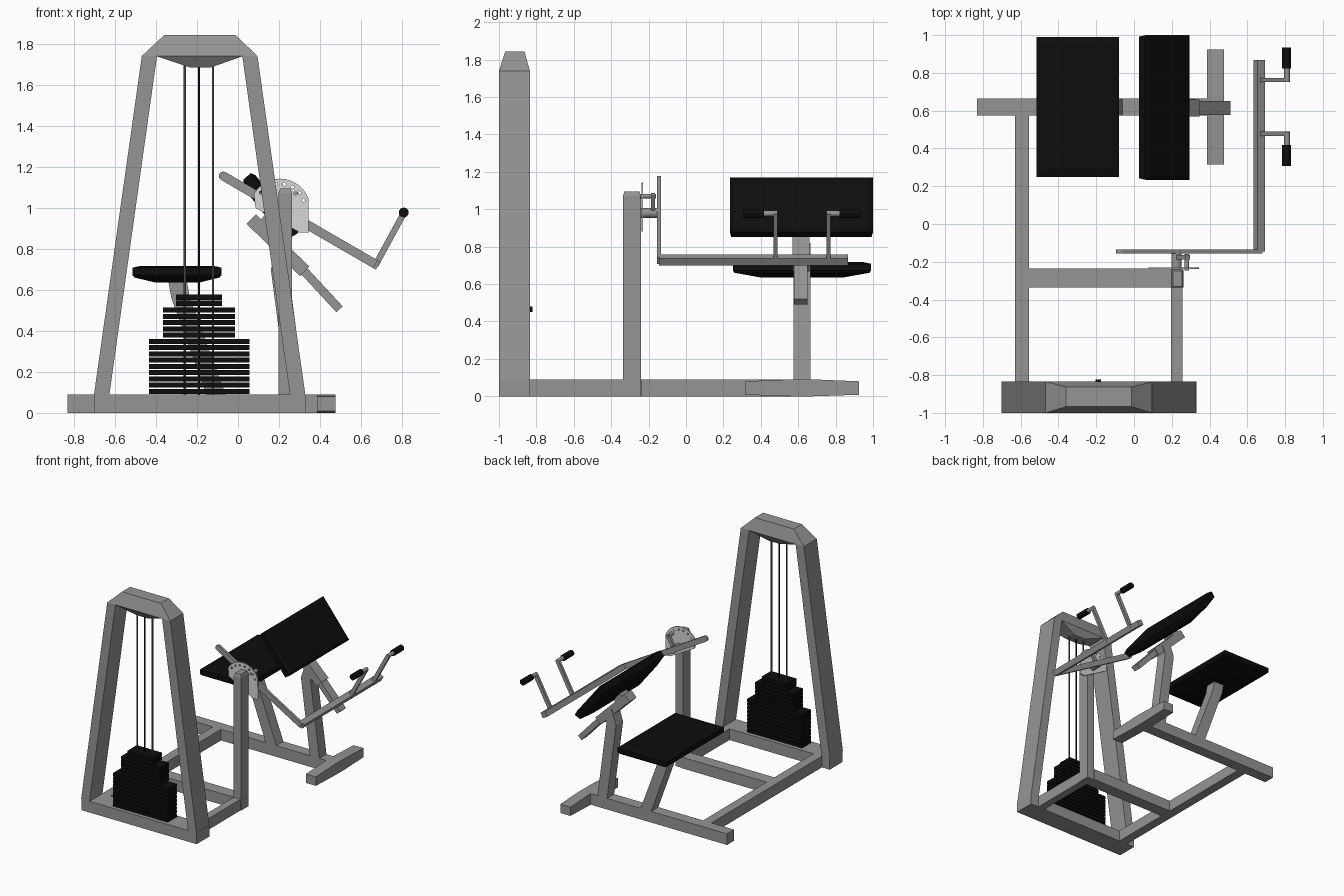
import bpy, bmesh, math
from mathutils import Vector, Matrix

if "Cube" in bpy.data.objects:
    bpy.data.objects.remove(bpy.data.objects["Cube"])


def material(name, r, g, b):
    m = bpy.data.materials.new(name)
    m.diffuse_color = (r, g, b, 1)
    m.use_nodes = True
    m.node_tree.nodes["Principled BSDF"].inputs["Base Color"].default_value = m.diffuse_color
    return m


GREY = material("frame grey", 0.30, 0.30, 0.30)
LIGHT = material("plate light grey", 0.68, 0.68, 0.68)
ROD = material("rod dark grey", 0.09, 0.09, 0.09)
BLACK = material("black", 0.004, 0.004, 0.004)


def finish(name, bm, mat):
    bmesh.ops.recalc_face_normals(bm, faces=bm.faces)
    me = bpy.data.meshes.new(name)
    bm.to_mesh(me)
    bm.free()
    me.materials.append(mat)
    ob = bpy.data.objects.new(name, me)
    bpy.context.collection.objects.link(ob)
    return ob


def prism(name, pts, y0, y1, mat=GREY):
    """Extrude an x-z outline along y."""
    bm = bmesh.new()
    a = [bm.verts.new((x, y0, z)) for x, z in pts]
    b = [bm.verts.new((x, y1, z)) for x, z in pts]
    bm.faces.new(a)
    bm.faces.new(b[::-1])
    for i in range(len(a)):
        j = (i + 1) % len(a)
        bm.faces.new((a[i], b[i], b[j], a[j]))
    return finish(name, bm, mat)


def box(name, x0, x1, y0, y1, z0, z1, mat=GREY):
    return prism(name, [(x0, z0), (x1, z0), (x1, z1), (x0, z1)], y0, y1, mat)


def beam(name, p, q, w, y0, y1, mat=GREY):
    """Straight bar in the x-z plane, w wide."""
    p, q = Vector(p), Vector(q)
    d = (q - p).normalized()
    n = Vector((-d.y, d.x)) * w / 2
    return prism(name, [p - n, q - n, q + n, p + n], y0, y1, mat)


def loft(name, rings, mat, mtx=Matrix.Identity(4)):
    """Stack of rectangles (z, x0, x1, y0, y1)."""
    bm = bmesh.new()
    loops = [[bm.verts.new((x, y, z)) for x, y in ((x0, y0), (x1, y0), (x1, y1), (x0, y1))]
             for z, x0, x1, y0, y1 in rings]
    bm.faces.new(loops[0][::-1])
    bm.faces.new(loops[-1])
    for a, b in zip(loops, loops[1:]):
        for i in range(4):
            j = (i + 1) % 4
            bm.faces.new((a[i], a[j], b[j], b[i]))
    bm.transform(mtx)
    return finish(name, bm, mat)


def rod(name, p, q, r, mat, n=16):
    p, q = Vector(p), Vector(q)
    bm = bmesh.new()
    bmesh.ops.create_cone(bm, cap_ends=True, segments=n, radius1=r, radius2=r, depth=(q - p).length)
    rot = Vector((0, 0, 1)).rotation_difference(q - p).to_matrix().to_4x4()
    bm.transform(Matrix.Translation((p + q) / 2) @ rot)
    for f in bm.faces:
        f.smooth = len(f.verts) == 4
    return finish(name, bm, mat)


# Weight tower: base, two leaning legs, cap and its lower gusset
CX, TY0, TY1 = -0.187, -1.0, -0.835
box("tower_base", -0.70, 0.33, TY0, TY1, 0, 0.09)
for side, s in (("left", -1), ("right", 1)):
    prism("tower_leg_" + side, [(CX + s * 0.515, 0.09), (CX + s * 0.44, 0.09),
                                (CX + s * 0.208, 1.74), (CX + s * 0.282, 1.74)], TY0, TY1)
loft("tower_cap", [(1.74, -0.469, 0.095, TY0, TY1), (1.842, -0.36, -0.012, -0.967, -0.863)], GREY)
loft("tower_cap_gusset", [(1.685, -0.235, -0.13, -0.96, -0.87), (1.74, -0.40, 0.025, TY0, TY1)], GREY)

# Weight stack: separate plates in three widths
z = 0.09
for count, half in ((9, 0.245), (5, 0.175), (2, 0.113)):
    for i in range(count):
        box("weight_plate", -0.19 - half, -0.19 + half, -0.975, -0.86, z + 0.003,
            z + (0.03 if half < 0.15 else 0.027), BLACK)
        z += 0.0305
for x, m in ((-0.259, ROD), (-0.19, BLACK), (-0.122, ROD)):
    rod("guide_rod", (x, -0.917, 0.09), (x, -0.917, 1.70), 0.006, m, 10)
rod("selector_pin", (-0.19, -0.86, 0.465), (-0.19, -0.822, 0.465), 0.014, BLACK, 12)

# Floor frame
box("side_rail", -0.63, -0.555, TY1, 0.58, 0, 0.09)
box("cross_rail", -0.555, 0.20, -0.335, -0.235, 0, 0.09)
box("short_rail", 0.197, 0.258, TY1, -0.335, 0, 0.09)
box("main_rail", -0.832, 0.39, 0.575, 0.665, 0, 0.09)
foot = [(-0.305, 0.386, 0.08, 0.008), (-0.06, 0.386, 0.09, 0), (0.06, 0.386, 0.09, 0), (0.305, 0.386, 0.08, 0.008)]
turn = Matrix(((0, 1, 0, 0), (0, 0, 1, 0.62), (1, 0, 0, 0), (0, 0, 0, 1)))
loft("front_foot", [(t, lo, hi, x, x + 0.09) for t, x, hi, lo in foot], GREY, turn)

# Pivot post with chamfered top
loft("pivot_post", [(0, 0.197, 0.263, -0.337, -0.24), (1.07, 0.197, 0.263, -0.337, -0.24),
                    (1.095, 0.207, 0.255, -0.33, -0.25)], GREY)

# Seat and its bent support
loft("seat", [(0.635, -0.40, -0.19, 0.40, 0.84), (0.66, -0.505, -0.09, 0.26, 0.98),
              (0.672, -0.515, -0.08, 0.25, 0.99), (0.708, -0.515, -0.08, 0.25, 0.99),
              (0.717, -0.475, -0.12, 0.29, 0.95)], BLACK)
prism("seat_support", [(-0.155, 0.09), (-0.06, 0.09), (-0.235, 0.56), (-0.25, 0.645),
                       (-0.34, 0.645), (-0.325, 0.56)], 0.575, 0.665)

# Sloping arm pad
pad = Matrix(((0.623, 0, 0.782, 0.188), (0, 1, 0, 0.617), (-0.782, 0, 0.623, 1.03), (0, 0, 0, 1)))
loft("arm_pad", [(-0.085, -0.14, 0.12, -0.30, 0.30), (-0.06, -0.185, 0.18, -0.375, 0.375),
                 (-0.012, -0.187, 0.185, -0.383, 0.383), (0, -0.165, 0.165, -0.36, 0.36)], BLACK, pad)

# Pad post and telescoping tube
prism("pad_post", [(0.24, 0.09), (0.325, 0.09), (0.245, 0.70), (0.27, 0.76),
                   (0.20, 0.82), (0.16, 0.70)], 0.575, 0.665)
beam("pad_tube_outer", (0.065, 0.945), (0.325, 0.69), 0.065, 0.57, 0.66)
beam("pad_tube_inner", (0.315, 0.70), (0.495, 0.505), 0.042, 0.578, 0.65)
beam("pad_bracket", (0.12, 0.89), (0.17, 0.95), 0.08, 0.57, 0.66)

# Adjustment plate with an arc of holes
PX, PZ, R = 0.205, 0.995, 0.147
arc = [(PX + R * math.cos(math.radians(a)), PZ + R * math.sin(math.radians(a))) for a in range(20, 151, 10)]
plate = prism("adjustment_plate", arc + [(0.085, 1.0), (0.30, 0.88), (0.345, 0.88)], -0.239, -0.229, LIGHT)
bm = bmesh.new()
for a in range(20, 141, 20):
    t = math.radians(a)
    mt = Matrix.Translation((PX + 0.122 * math.cos(t), -0.234, PZ + 0.122 * math.sin(t)))
    bmesh.ops.create_cone(bm, cap_ends=True, segments=10, radius1=0.008, radius2=0.008, depth=0.06,
                          matrix=mt @ Matrix.Rotation(math.pi / 2, 4, 'X'))
cutter = finish("hole_cutter", bm, LIGHT)
cutter.hide_render = True
cutter.hide_set(True)
cut = plate.modifiers.new("holes", 'BOOLEAN')
cut.operation = 'DIFFERENCE'
cut.object = cutter

# Pivot axle and lock arm
rod("pivot_axle", (0.225, -0.25, 0.98), (0.225, -0.14, 0.98), 0.027, GREY)
beam("lock_arm", (0.225, 0.98), (0.285, 1.08), 0.028, -0.187, -0.165)
rod("lock_pin", (0.28, -0.245, 1.07), (0.28, -0.16, 1.07), 0.012, GREY, 12)

# Lever arm with rounded upper end, and long cross bar
p, q, h = Vector((-0.072, 1.155)), Vector((0.67, 0.725)), 0.022
d = (q - p).normalized()
n = Vector((-d.y, d.x))
cap = [p + h * (math.cos(t) * n - math.sin(t) * d) for t in (math.pi * i / 6 for i in range(7))]
prism("lever_arm", cap + [q - h * n, q + h * n], -0.155, -0.135)
beam("lever_cross_bar", q - d * 0.03, q + d * 0.015, 0.044, -0.145, 0.867)

# Two handles with outward grips
for name, y, s in (("left", 0.762, 1), ("right", 0.478, -1)):
    beam("handle_arm_" + name, (0.67, 0.72), (0.812, 0.98), 0.03, y - 0.011, y + 0.011)
    rod("handle_stub_" + name, (0.81, y - s * 0.01, 0.977), (0.81, y + s * 0.07, 0.977), 0.015, GREY, 12)
    rod("grip_" + name, (0.808, y + s * 0.06, 0.977), (0.808, y + s * 0.172, 0.977), 0.024, BLACK)
